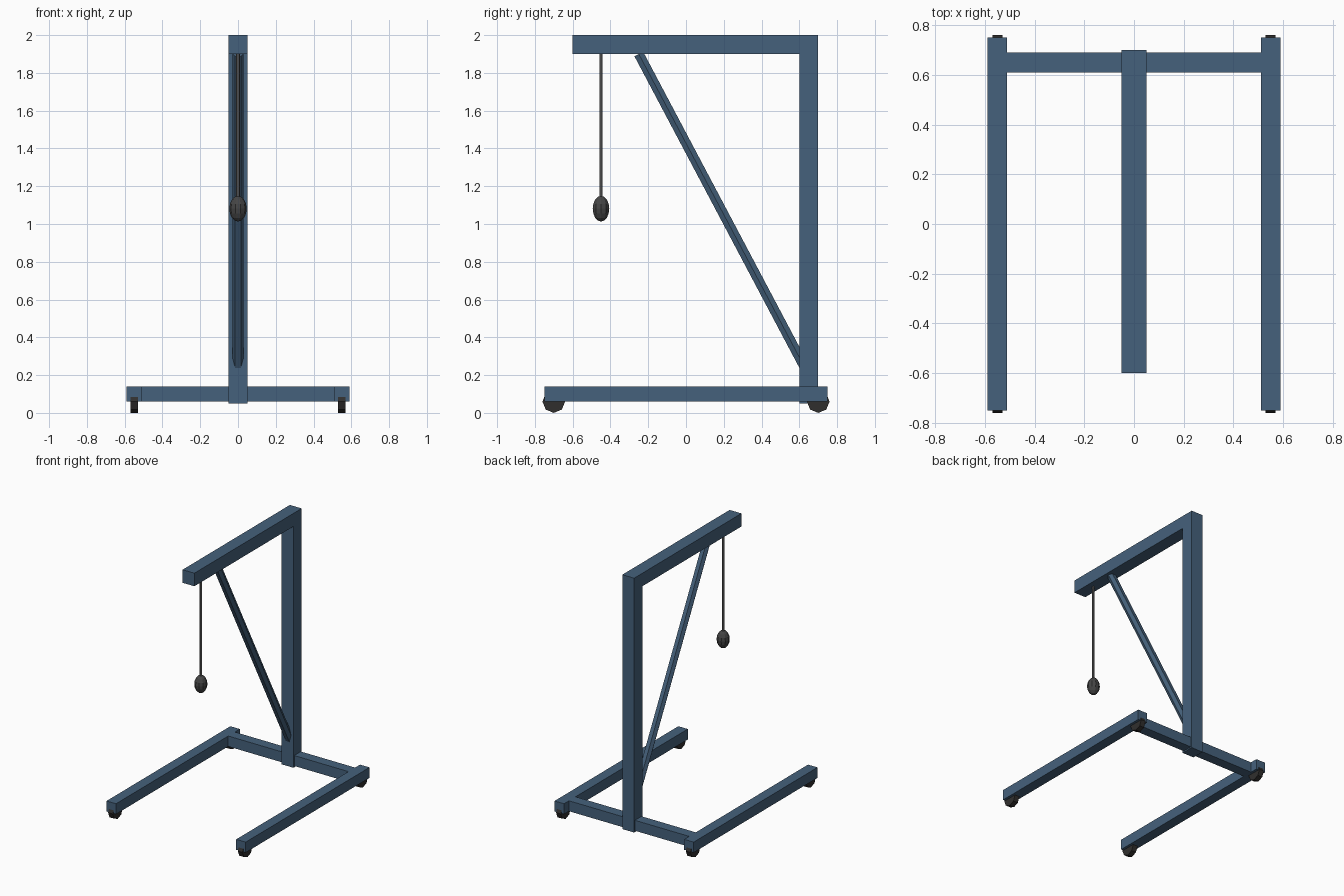
import bpy, bmesh, math
from mathutils import Vector

if "Cube" in bpy.data.objects:
    bpy.data.objects.remove(bpy.data.objects["Cube"])


def material(name, rgb):
    m = bpy.data.materials.new(name)
    m.diffuse_color = (*rgb, 1)
    m.use_nodes = True
    m.node_tree.nodes["Principled BSDF"].inputs["Base Color"].default_value = m.diffuse_color
    return m


STEEL = material("blue_steel", (0.06, 0.12, 0.2))
RUBBER = material("black_rubber", (0.03, 0.028, 0.027))
CABLE = material("grey_cable", (0.13, 0.13, 0.13))
WEIGHT = material("dark_weight", (0.06, 0.06, 0.06))


def finish(name, bm, mat):
    bmesh.ops.recalc_face_normals(bm, faces=bm.faces)
    mesh = bpy.data.meshes.new(name)
    bm.to_mesh(mesh)
    bm.free()
    mesh.materials.append(mat)
    ob = bpy.data.objects.new(name, mesh)
    bpy.context.collection.objects.link(ob)
    return ob


def box(name, lo, hi, mat=STEEL):
    lo, hi = Vector(lo), Vector(hi)
    bm = bmesh.new()
    bmesh.ops.create_cube(bm, size=1)
    bmesh.ops.scale(bm, vec=hi - lo, verts=bm.verts)
    bmesh.ops.translate(bm, vec=(lo + hi) / 2, verts=bm.verts)
    return finish(name, bm, mat)


def prism(name, a, b, radius, sides, start, mat):
    """Rod from a to b; the first corner points along start."""
    a, b, u = Vector(a), Vector(b), Vector(start)
    v = (b - a).normalized().cross(u)
    bm = bmesh.new()
    rings = []
    for end in (a, b):
        ring = []
        for i in range(sides):
            t = 2 * math.pi * i / sides
            ring.append(bm.verts.new(end + radius * (u * math.cos(t) + v * math.sin(t))))
        rings.append(ring)
        bm.faces.new(ring)
    for i in range(sides):
        j = (i + 1) % sides
        bm.faces.new((rings[0][i], rings[0][j], rings[1][j], rings[1][i]))
    return finish(name, bm, mat)


# Base legs with a caster at each end
for side, x in (("left", -0.55), ("right", 0.55)):
    box(side + "_leg", (x - 0.04, -0.75, 0.06), (x + 0.04, 0.75, 0.14))
    for end, y in (("front", -0.7), ("back", 0.7)):
        prism(f"{end}_{side}_wheel", (x - 0.02, y, 0.06), (x + 0.02, y, 0.06),
              0.06, 8, (0, 0, 1), RUBBER)

# Rear cross beam, mast and boom
box("cross_beam", (-0.55, 0.61, 0.06), (0.55, 0.69, 0.14))
box("mast", (-0.05, 0.6, 0.05), (0.05, 0.7, 1.95))
box("boom", (-0.05, -0.6, 1.9), (0.05, 0.7, 2.0))

# Diagonal hexagonal brace
prism("brace", (0, 0.65, 0.2), (0, -0.25, 1.9), 0.03, 6, (1, 0, 0), STEEL)

# Hanging cable and weight
prism("cable", (0, -0.45, 1.1), (0, -0.45, 1.92), 0.01, 6, (1, 0, 0), CABLE)
bm = bmesh.new()
bmesh.ops.create_uvsphere(bm, u_segments=10, v_segments=8, radius=1)
# Turn so that a row of corners lies on the x axis
equator = max(bm.verts, key=lambda v: round(math.hypot(v.co.x, v.co.y), 4)).co
turn = -math.atan2(equator.y, equator.x)
for v in bm.verts:
    x, y, z = v.co
    c, s = math.cos(turn), math.sin(turn)
    v.co = (0.046 * (x * c - y * s), -0.45 + 0.046 * (x * s + y * c), 1.081 + 0.068 * z)
finish("hanging_weight", bm, WEIGHT)
